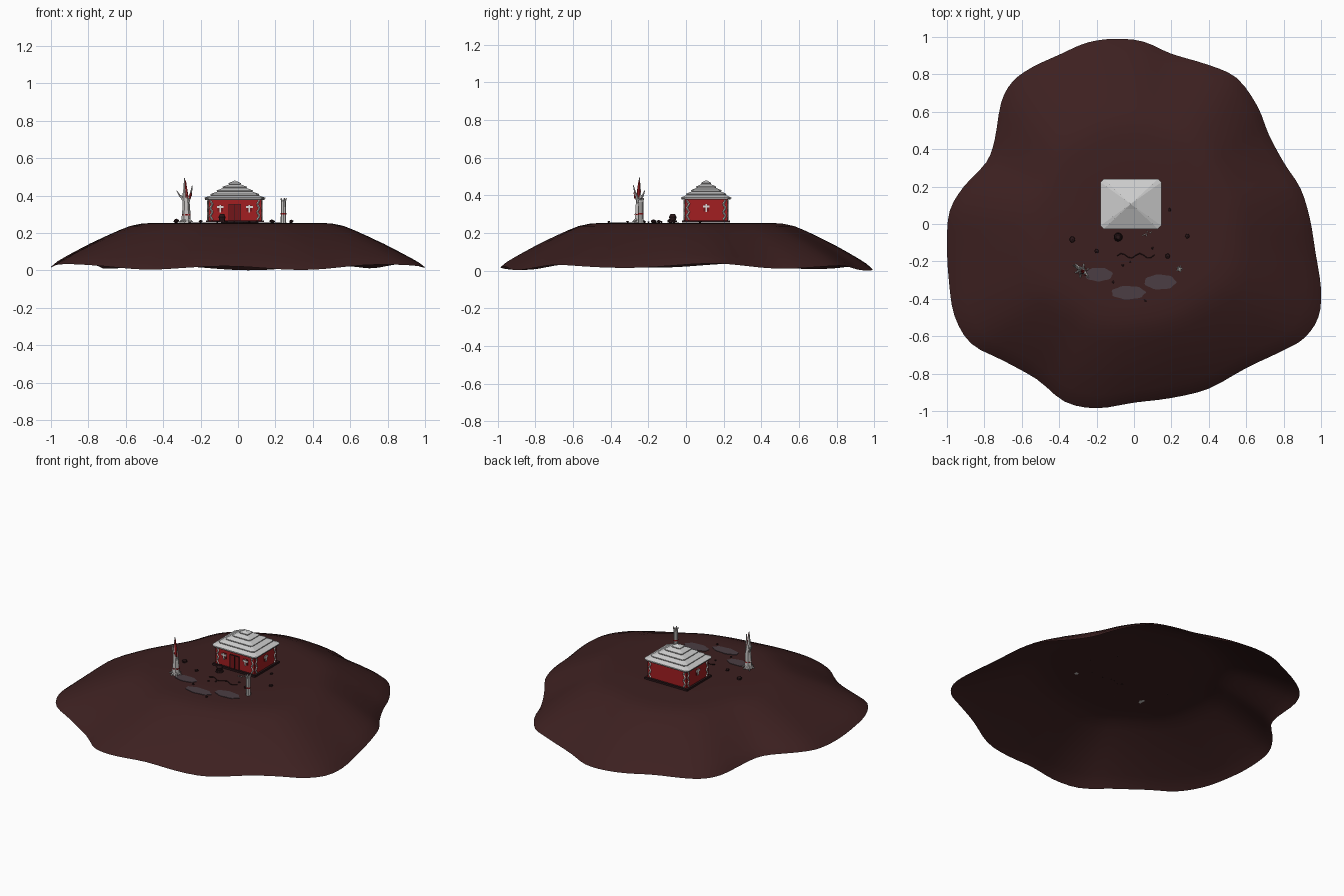
import bpy, bmesh, math, random
from mathutils import Vector, Matrix

if "Cube" in bpy.data.objects:
    bpy.data.objects.remove(bpy.data.objects["Cube"])

random.seed(4)


def mat(name, col):
    m = bpy.data.materials.new(name)
    m.diffuse_color = (*col, 1)
    m.use_nodes = True
    m.node_tree.nodes["Principled BSDF"].inputs["Base Color"].default_value = m.diffuse_color
    return m


EARTH = mat("dark earth", (0.046, 0.0145, 0.0145))
RED = mat("red wall", (0.36, 0.013, 0.015))
DEEP = mat("deep red", (0.17, 0.008, 0.01))
WHITE = mat("bone white", (0.72, 0.70, 0.68))
ROOF = mat("pale grey roof", (0.60, 0.60, 0.60))
GREY = mat("shadow grey", (0.13, 0.12, 0.12))
ROCK = mat("dark rock", (0.022, 0.008, 0.009))
PUDDLE = mat("murky puddle", (0.07, 0.047, 0.056))
BARK = mat("pale bark", (0.56, 0.54, 0.53))
TOP = 0.255


def finish(name, bm, mats, smooth=None):
    me = bpy.data.meshes.new(name)
    bm.to_mesh(me)
    bm.free()
    ob = bpy.data.objects.new(name, me)
    bpy.context.collection.objects.link(ob)
    for m in mats:
        me.materials.append(m)
    if smooth:
        bpy.context.view_layer.objects.active = ob
        ob.select_set(True)
        bpy.ops.object.shade_smooth_by_angle(angle=math.radians(smooth))
        ob.select_set(False)
    return ob


def box(bm, c, s):
    bmesh.ops.create_cube(bm, size=1, matrix=Matrix.Translation(c) @ Matrix.Diagonal((*s, 1)))


def rod(bm, p, q, r0, r1, n=6, mi=0):
    p, q = Vector(p), Vector(q)
    d = q - p
    m = Matrix.Translation((p + q) / 2) @ d.to_track_quat('Z', 'Y').to_matrix().to_4x4()
    v = bmesh.ops.create_cone(bm, cap_ends=True, segments=n, radius1=r0, radius2=r1, depth=d.length, matrix=m)["verts"]
    for f in {f for a in v for f in a.link_faces}:
        f.material_index = mi


def boxes(name, items, m):
    bm = bmesh.new()
    for c, s in items:
        box(bm, c, s)
    return finish(name, bm, [m])


# Hill: open shell lofted from the wavy outline to a flat top
ctrl = [(-.1, .99), (.05, .975), (.2, .91), (.4, .85), (.55, .78), (.66, .63), (.72, .48), (.8, .33), (.89, .19),
        (.94, .03), (.97, -.15), (1, -.35), (.985, -.5), (.91, -.61), (.8, -.675), (.6, -.77), (.4, -.88), (.2, -.93),
        (0, -.955), (-.2, -.985), (-.37, -.95), (-.52, -.83), (-.7, -.73), (-.87, -.64), (-.96, -.49), (-.99, -.3),
        (-1, -.1), (-.985, .07), (-.91, .2), (-.79, .33), (-.745, .45), (-.71, .65), (-.65, .76), (-.55, .835),
        (-.4, .905), (-.25, .97)]
outline = []
n = len(ctrl)
for i in range(n):
    a, b, c, d = (Vector(ctrl[(i + k) % n]) for k in (-1, 0, 1, 2))
    for t in (0, 1 / 3, 2 / 3):
        outline.append(.5 * (2 * b + (c - a) * t + (2 * a - 5 * b + 4 * c - d) * t * t + (3 * b - a - 3 * c + d) * t ** 3))
profile = [(1, 0), (.97, .028), (.93, .056), (.87, .094), (.8, .136), (.72, .178), (.65, .212), (.59, .237),
           (.53, .25), (.46, TOP), (.25, TOP)]
bm = bmesh.new()
rings = []
for t, z in profile:
    ring = []
    k = max(0, (t - .5) / .5)
    for p in outline:
        a, r = math.atan2(p.y, p.x), p.length
        # rim ripples fade out towards the top
        zz = z + k * k * (.02 + .011 * math.sin(7 * a + .5) + .008 * math.cos(2 * a))
        rr = t * (r * k + (1 - k) * (.4 * r + .6 * .96))
        ring.append(bm.verts.new((rr * p.x / r, rr * p.y / r, zz)))
    rings.append(ring)
n = len(outline)
for a, b in zip(rings, rings[1:]):
    for i in range(n):
        bm.faces.new((a[i - 1], b[i - 1], b[i], a[i]))
bm.faces.new(rings[-1])
bmesh.ops.recalc_face_normals(bm, faces=bm.faces)
if rings[-1][0].link_faces[0].normal.z < 0:
    bmesh.ops.reverse_faces(bm, faces=bm.faces)
finish("hill", bm, [EARTH], 60)

# House body
CX, CY, HX, HY = -.017, .107, .142, .113
boxes("house_plinth", [((CX, CY, .262), (.31, .254, .012))], ROCK)
boxes("house_walls", [((CX, CY, .325), (2 * HX, 2 * HY, .13))], RED)

# Stepped hip roof: clipped-corner tiers, each overhanging a dark joint
bm = bmesh.new()


def slab(s0, s1, z0, z1, mi):
    rings = []
    for s, z in ((s0, z0), (s1, z1)):
        x, y, c = .163 * s, .134 * s, .018 * s
        pts = [(x - c, -y), (x, c - y), (x, y - c), (x - c, y), (c - x, y), (-x, y - c), (-x, c - y), (c - x, -y)]
        rings.append([bm.verts.new((CX + u, CY + v, z)) for u, v in pts])
    lo, hi = rings
    fs = [bm.faces.new(lo[::-1]), bm.faces.new(hi)]
    fs += [bm.faces.new((lo[i - 1], lo[i], hi[i], hi[i - 1])) for i in range(8)]
    for f in fs:
        f.material_index = mi
    fs[0].material_index = 1


tiers = 5
slab(.97, .97, .378, .386, 1)
for i in range(tiers):
    s, e = 1 - i / tiers, max(1 - (i + 1) / tiers - .03, .015)
    z = .382 + i * .0195
    if i:
        slab(s - .015, s - .015, z - .002, z + .004, 1)
    slab(s, s, z + .003, z + .007, 0)
    slab(s, e, z + .007, z + .0205, 0)
finish("stepped_roof", bm, [ROOF, GREY])

# Wall details: door with dark trim, white window crosses
F = CY - HY
boxes("door", [((CX, F - .002, .31), (.06, .006, .085))], DEEP)
boxes("door_trim", [((CX, F - .004, .31), (.003, .006, .085)), ((CX, F - .004, .354), (.066, .006, .004)),
                    ((CX - .032, F - .004, .31), (.004, .006, .088)), ((CX + .032, F - .004, .31), (.004, .006, .088))], ROCK)
crosses, panes = [], []
for x in (CX - .078, CX + .078):
    panes.append(((x, F - .001, .333), (.03, .004, .036)))
    crosses += [((x, F - .004, .33), (.008, .006, .04)), ((x, F - .004, .339), (.036, .006, .011))]
for s in (-1, 1):
    x = CX + s * HX
    panes.append(((x + s * .001, CY, .333), (.004, .03, .036)))
    crosses += [((x + s * .004, CY, .333), (.006, .008, .042)), ((x + s * .004, CY, .342), (.006, .036, .011))]
boxes("window_panes", panes, DEEP)
boxes("window_crosses", crosses, WHITE)

# White zigzag strips near every wall corner
bm = bmesh.new()
for sx in (-1, 1):
    for sy in (-1, 1):
        for i in range(5):
            o0, o1 = (.01, .023) if i % 2 else (.023, .01)
            z0, z1 = .27 + i * .021, .291 + i * .021
            y = CY + sy * (HY + .001)
            rod(bm, (CX + sx * (HX - o0), y, z0), (CX + sx * (HX - o1), y, z1), .005, .005, 4)
            x = CX + sx * (HX + .001)
            rod(bm, (x, CY + sy * (HY - o0), z0), (x, CY + sy * (HY - o1), z1), .005, .005, 4)
finish("corner_zigzags", bm, [WHITE])

# Dead tree with a red split in the tall spike
bm = bmesh.new()
T = Vector((-.278, -.25, TOP))
for p, q, a, b in [((0, 0, 0), (.002, 0, .1), .026, .019), ((.002, 0, .09), (-.005, 0, .16), .02, .013),
                   ((-.005, 0, .155), (-.008, .003, .24), .012, .002),
                   ((0, 0, .105), (-.03, .018, .145), .011, .006), ((-.03, .018, .14), (-.05, .032, .172), .006, .002),
                   ((.004, 0, .1), (.024, -.016, .15), .012, .007), ((.024, -.016, .145), (.034, -.03, .2), .007, .002)]:
    rod(bm, T + Vector(p), T + Vector(q), a, b)
for i in range(6):
    a = i * math.tau / 6 + .25
    k = .05 if i % 3 == 2 else .038
    rod(bm, T + Vector((0, 0, .022)), T + Vector((k * math.cos(a), k * math.sin(a), .003)), .012, .003, 5)
rod(bm, T + Vector((.002, -.003, .135)), T + Vector((-.003, .001, .225)), .0125, .003, 6, 1)
rod(bm, T + Vector((.02, -.02, .13)), T + Vector((.026, -.024, .16)), .007, .004, 5, 1)
rod(bm, T + Vector((.002, 0, .04)), T + Vector((.002, 0, .046)), .0245, .0245, 6, 1)
finish("dead_tree", bm, [BARK, RED])

# Weathered post with a red band and splintered top
bm = bmesh.new()
P = Vector((.243, -.24, TOP))
rod(bm, P, P + Vector((0, 0, .12)), .015, .013, 8)
rod(bm, P + Vector((0, 0, .045)), P + Vector((0, 0, .053)), .0155, .0155, 8, 1)
for i in range(5):
    a = i * math.tau / 5
    d = Vector((math.cos(a), math.sin(a), 0))
    rod(bm, P + d * .007 + Vector((0, 0, .112)), P + d * .016 + Vector((0, 0, .131)), .007, .003, 5)
finish("post", bm, [BARK, RED])

# Puddles with ragged edges
for i, (x, y, rx, ry) in enumerate([(-.19, -.27, .075, .036), (-.03, -.367, .09, .036), (.14, -.31, .084, .04)]):
    bm = bmesh.new()
    bmesh.ops.create_cone(bm, cap_ends=True, segments=28, radius1=1, radius2=1, depth=.003,
                          matrix=Matrix.Translation((x, y, TOP + .002)) @ Matrix.Diagonal((rx, ry, 1, 1)))
    for v in bm.verts:
        k = 1 + .05 * math.sin(7 * math.atan2((v.co.y - y) / ry, (v.co.x - x) / rx) + i)
        v.co.x, v.co.y = x + (v.co.x - x) * k, y + (v.co.y - y) * k
    finish(f"puddle_{i + 1}", bm, [PUDDLE])

# Scattered rocks
rocks = [(-.33, -.083, .017), (-.2, -.145, .012), (.18, -.172, .014), (.285, -.065, .013), (.19, .075, .01),
         (-.11, -.31, .008), (.06, -.41, .008), (-.06, -.22, .007), (-.02, -.2, .006), (.1, -.13, .007)]
bm = bmesh.new()
for x, y, r in rocks:
    bmesh.ops.create_icosphere(bm, subdivisions=1, radius=r, matrix=Matrix.Translation((x, y, TOP + r * .55)) @ Matrix.Diagonal((1, 1.1, .75, 1)))
finish("rocks", bm, [ROCK])

# Winding crack in the ground
bm = bmesh.new()
crack = [Vector((-.09 + .02 * i, -.17 + .013 * math.sin(i * 1.3), TOP + .002)) for i in range(11)]
for p, q in zip(crack, crack[1:]):
    rod(bm, p, q, .0022, .0022, 4)
finish("ground_crack", bm, [ROCK])

# Small dark cauldron by the door
bm = bmesh.new()
C = Vector((-.085, -.07, TOP))
for z0, z1, a, b in [(.001, .012, .024, .022), (.012, .03, .015, .02), (.03, .046, .02, .012)]:
    rod(bm, C + Vector((0, 0, z0)), C + Vector((0, 0, z1)), a, b, 10)
finish("cauldron", bm, [ROCK])

# Bone scraps on the ground near the step
bm = bmesh.new()
for i in range(5):
    p = Vector((.045 + .01 * i, -.055 + random.uniform(-.012, .012), TOP + .003))
    a = random.uniform(0, 3)
    rod(bm, p, p + Vector((.012 * math.cos(a), .012 * math.sin(a), 0)), .0022, .0016, 5)
finish("bone_scraps", bm, [WHITE])
